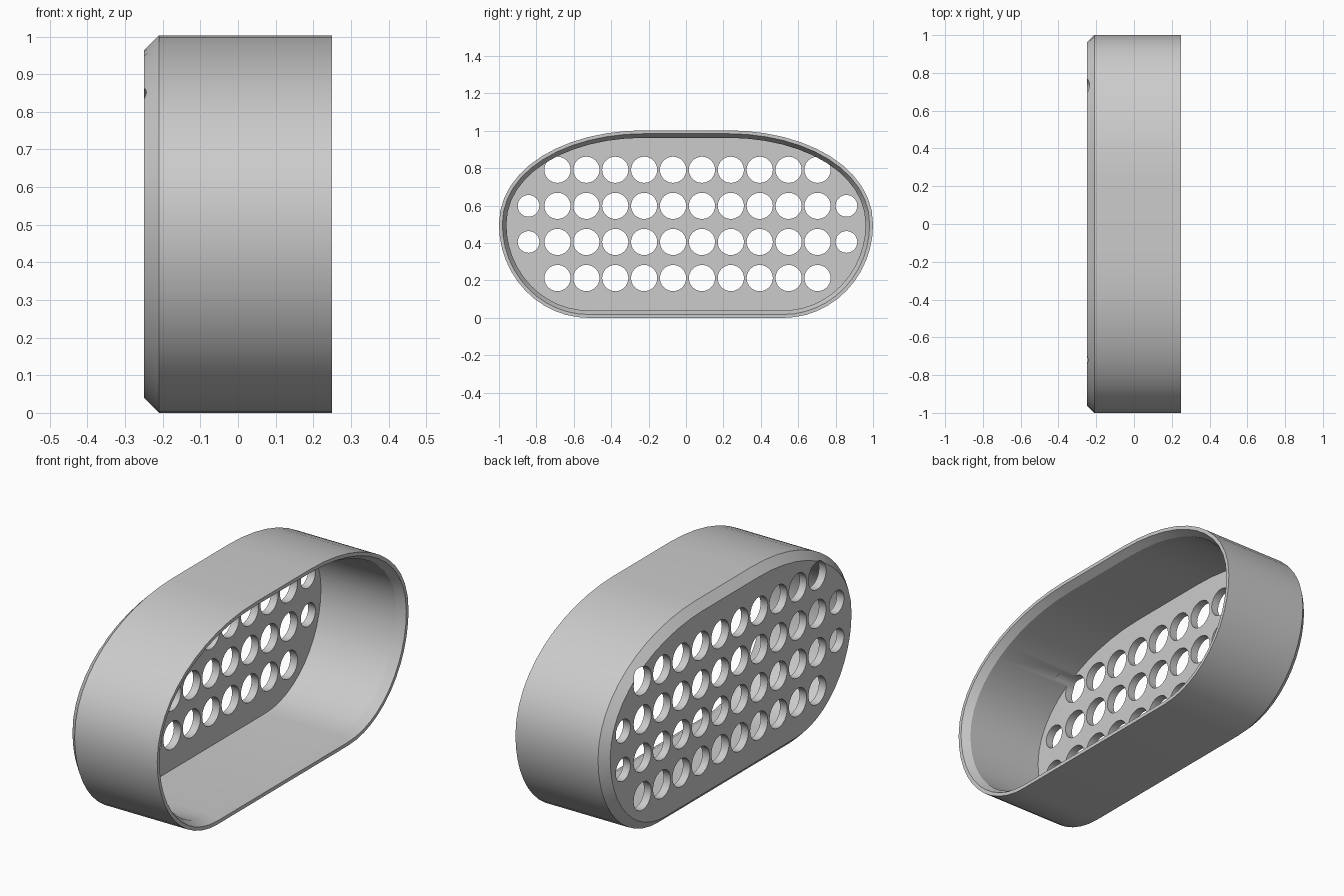
import bpy, bmesh, math
from mathutils import Vector

cube = bpy.data.objects.get("Cube")
if cube:
    bpy.data.objects.remove(cube, do_unlink=True)

grey = bpy.data.materials.new("light_grey")
grey.use_nodes = True
colour = (0.6, 0.6, 0.6, 1)
grey.diffuse_color = colour
grey.node_tree.nodes["Principled BSDF"].inputs["Base Color"].default_value = colour

STEPS = 12


def add_object(name, bm):
    bmesh.ops.recalc_face_normals(bm, faces=bm.faces)
    mesh = bpy.data.meshes.new(name)
    bm.to_mesh(mesh)
    bm.free()
    obj = bpy.data.objects.new(name, mesh)
    mesh.materials.append(grey)
    bpy.context.collection.objects.link(obj)
    return obj


def bezier(a, b, c, d, t):
    s = 1 - t
    return a * s**3 + b * 3 * s * s * t + c * 3 * s * t * t + d * t**3


# Outline in (y, z): flat base, round lower corners, shallower arched top
lower = [Vector((0.52 + 0.48 * math.sin(a), 0.5 - 0.5 * math.cos(a)))
         for a in (math.pi / 2 * i / STEPS for i in range(STEPS))]
arch = [Vector(p) for p in ((1, 0.5), (1, 0.8), (0.65, 1.003), (0.22, 1.003))]
upper = [bezier(*arch, i / STEPS) for i in range(STEPS + 1)]
half = lower + upper
outline = half + [Vector((-p.x, p.y)) for p in reversed(half)]


def inset_outline(distance):
    points = []
    for i, p in enumerate(outline):
        before = (p - outline[i - 1]).normalized()
        after = (outline[(i + 1) % len(outline)] - p).normalized()
        along = (before + after).normalized()
        points.append(p + Vector((-along.y, along.x)) * distance)
    return points


# Tray: chamfered outer wall, bevelled rim, inner wall and floor
bm = bmesh.new()
rings = []
for inset, x in ((0.04, -0.25), (0, -0.21), (0, 0.25),
                 (0.018, 0.25), (0.04, 0.21), (0.04, -0.21)):
    rings.append([bm.verts.new((x, p.x, p.y)) for p in inset_outline(inset)])
for a, b in zip(rings, rings[1:]):
    for i in range(len(a)):
        j = (i + 1) % len(a)
        bm.faces.new((a[i], a[j], b[j], b[i]))
bm.faces.new(rings[0])
bm.faces.new(rings[-1])
tray = add_object("perforated_tray", bm)

# Hole cutters: four rows of ten, with a smaller hole ending the middle rows
bm = bmesh.new()
for row in range(4):
    for col in range(-1, 11):
        small = col in (-1, 10)
        if small and row in (0, 3):
            continue
        y = 0.008 + (col - 4.5) * 0.1545
        radius = 0.058 if small else 0.07
        made = bmesh.ops.create_cone(bm, cap_ends=True, segments=32,
                                     radius1=radius, radius2=radius, depth=0.2)
        for v in made["verts"]:
            v.co = Vector((v.co.z - 0.23, v.co.x + y, v.co.y + 0.213 + row * 0.193))
cutter = add_object("hole_cutters", bm)
cutter.hide_render = True

boolean = tray.modifiers.new("holes", "BOOLEAN")
boolean.operation = "DIFFERENCE"
boolean.solver = "EXACT"
boolean.object = cutter
bpy.ops.object.select_all(action="DESELECT")
tray.select_set(True)
bpy.context.view_layer.objects.active = tray
bpy.ops.object.modifier_apply(modifier=boolean.name)
bpy.data.objects.remove(cutter, do_unlink=True)
bpy.ops.object.shade_smooth_by_angle(angle=math.radians(25))
